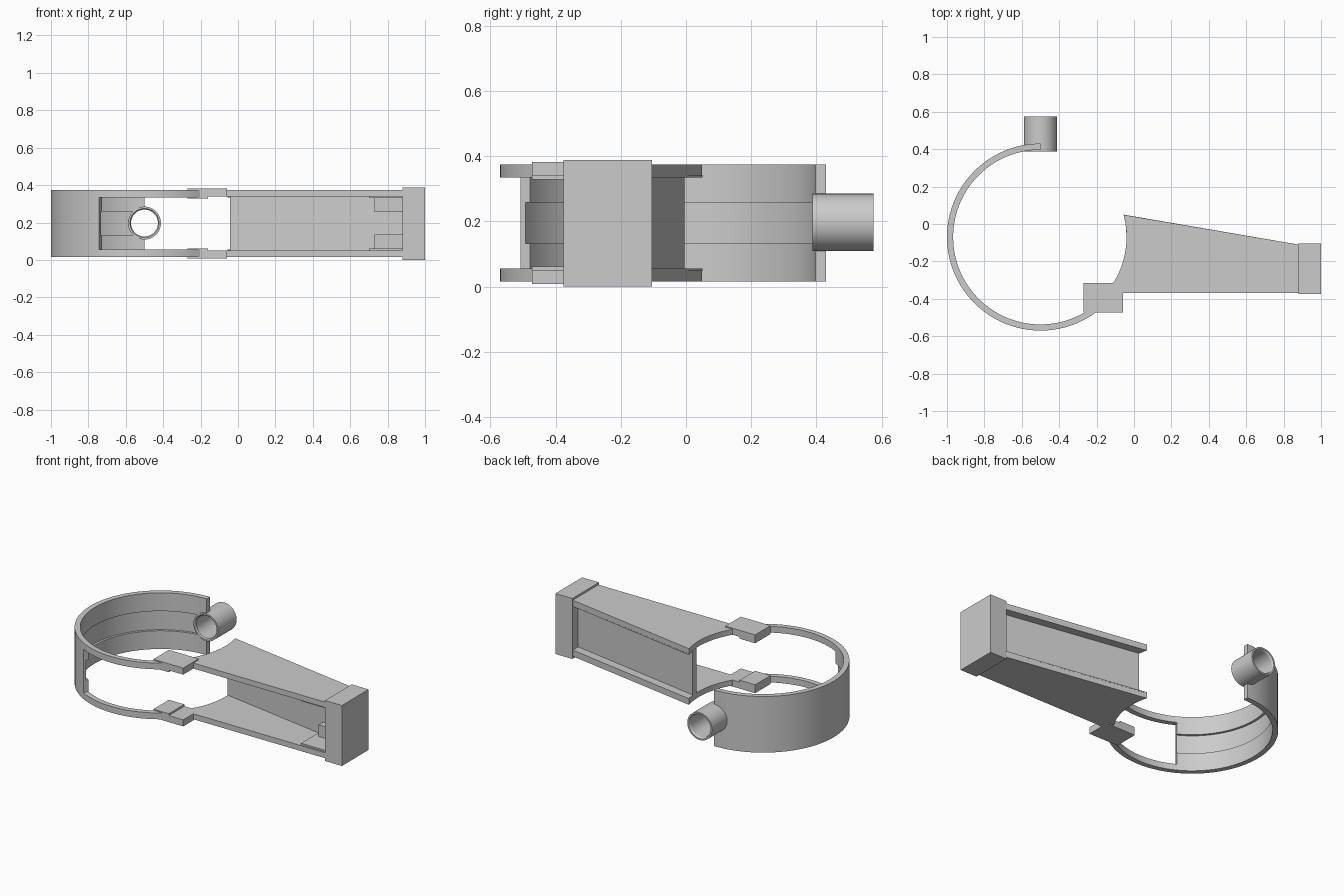
import bpy, bmesh
from math import sin, cos, pi, radians

if "Cube" in bpy.data.objects:
    bpy.data.objects.remove(bpy.data.objects["Cube"])

CX, CY = -0.5, -0.07      # clamp ring centre
R_OUT, R_IN = 0.5, 0.467
Z_MID = 0.195


def finish(name, bm, smooth=False):
    bmesh.ops.recalc_face_normals(bm, faces=bm.faces)
    me = bpy.data.meshes.new(name)
    bm.to_mesh(me)
    bm.free()
    ob = bpy.data.objects.new(name, me)
    bpy.context.collection.objects.link(ob)
    if smooth:
        bpy.ops.object.select_all(action='DESELECT')
        ob.select_set(True)
        bpy.context.view_layer.objects.active = ob
        bpy.ops.object.shade_smooth_by_angle(angle=radians(30))
    return ob


def prism(name, pts, z0, z1):
    """Extrude an xy outline from z0 to z1."""
    bm = bmesh.new()
    face = bm.faces.new([bm.verts.new((x, y, z0)) for x, y in pts])
    ext = bmesh.ops.extrude_face_region(bm, geom=[face])
    verts = [v for v in ext['geom'] if isinstance(v, bmesh.types.BMVert)]
    bmesh.ops.translate(bm, verts=verts, vec=(0, 0, z1 - z0))
    return finish(name, bm)


def box(name, x0, x1, y0, y1, z0, z1):
    return prism(name, [(x0, y0), (x1, y0), (x1, y1), (x0, y1)], z0, z1)


def mirrored(make, name, *args):
    """Make a lower part and its copy reflected about the mid height."""
    *shape, z0, z1 = args
    make("lower_" + name, *shape, z0, z1)
    make("upper_" + name, *shape, 2 * Z_MID - z1, 2 * Z_MID - z0)


def sweep(name, profile, a0, a1, n):
    """Sweep a closed (radius, z) profile round the ring centre."""
    bm = bmesh.new()
    rings = []
    for i in range(n + 1):
        a = radians(a0 + (a1 - a0) * i / n)
        rings.append([bm.verts.new((CX + r * cos(a), CY + r * sin(a), z))
                      for r, z in profile])
    m = len(profile)
    for p, q in zip(rings, rings[1:]):
        for j in range(m):
            k = (j + 1) % m
            bm.faces.new((p[j], p[k], q[k], q[j]))
    bm.faces.new(rings[0])
    bm.faces.new(rings[-1])
    return finish(name, bm, smooth=True)


def rail(name, a0, a1, n, z0, z1):
    return sweep(name, [(R_IN, z0), (R_OUT, z0), (R_OUT, z1), (R_IN, z1)], a0, a1, n)


def lathe_y(name, profile, n=48):
    """Revolve a closed (radius, y) profile about the spout axis."""
    bm = bmesh.new()
    rings = [[bm.verts.new((CX + r * cos(2 * pi * i / n), y, 0.197 + r * sin(2 * pi * i / n)))
              for r, y in profile] for i in range(n)]
    m = len(profile)
    for i in range(n):
        p, q = rings[i], rings[(i + 1) % n]
        for j in range(m):
            k = (j + 1) % m
            bm.faces.new((p[j], p[k], q[k], q[j]))
    return finish(name, bm, smooth=True)


# Full-height ring wall with a shallow inner groove
wall = sweep("ring_wall",
             [(R_OUT, 0.015), (R_OUT, 0.375), (R_IN, 0.375), (R_IN, 0.258),
              (0.482, 0.258), (0.482, 0.132), (R_IN, 0.132), (R_IN, 0.015)],
             90, 241, 40)

# Window rails carrying the ring round to the arm
mirrored(rail, "window_rail", 241, 307, 18, 0.015, 0.055)

# Spout tube and the bore through the wall
lathe_y("spout", [(0.088, 0.388), (0.088, 0.575), (0.078, 0.575),
                  (0.072, 0.565), (0.072, 0.395), (0.078, 0.388)])
bm = bmesh.new()
n = 48
loop = [bm.verts.new((CX + 0.076 * cos(2 * pi * i / n), 0.34,
                      0.197 + 0.076 * sin(2 * pi * i / n))) for i in range(n)]
face = bm.faces.new(loop)
ext = bmesh.ops.extrude_face_region(bm, geom=[face])
bmesh.ops.translate(bm, verts=[v for v in ext['geom'] if isinstance(v, bmesh.types.BMVert)],
                    vec=(0, 0.2, 0))
cutter = finish("bore_cutter", bm)
cutter.hide_render = True
mod = wall.modifiers.new("bore", 'BOOLEAN')
mod.operation = 'DIFFERENCE'
mod.solver = 'EXACT'
mod.object = cutter
bpy.ops.object.select_all(action='DESELECT')
wall.select_set(True)
bpy.context.view_layer.objects.active = wall
bpy.ops.object.modifier_apply(modifier=mod.name)
bpy.data.objects.remove(cutter)

# Tapered arm plates with a concave end that follows the ring
arc = [(CX + 0.46 * cos(radians(a)), CY + 0.46 * sin(radians(a)))
       for a in [15 - 47 * i / 14 for i in range(15)]]
plate = arc + [(-0.11, -0.37), (0.88, -0.37), (0.88, -0.11)]
mirrored(prism, "arm_plate", plate, 0.015, 0.05)

# Recessed web between the plates, and the ledges behind it
web = [(-0.044, -0.045), (0.88, -0.2), (0.88, -0.165), (-0.044, -0.005)]
prism("arm_web", web, 0.05, 0.34)
ledge = [(-0.044, -0.005), (0.88, -0.165), (0.88, -0.11), (-0.055, 0.05)]
mirrored(prism, "arm_ledge", ledge, 0.048, 0.055)

# Thickened floor and gussets near the end cap
mirrored(box, "arm_floor_pad", 0.7, 0.88, -0.36, -0.18, 0.048, 0.06)
mirrored(box, "arm_gusset", 0.73, 0.88, -0.225, -0.18, 0.055, 0.135)

# Solid end cap
box("end_cap", 0.88, 1.0, -0.375, -0.105, 0.0, 0.388)

# Joint plates where the rails meet the arm
mirrored(box, "joint_plate_inner", -0.27, -0.16, -0.472, -0.315, 0.008, 0.062)
mirrored(box, "joint_plate_outer", -0.16, -0.058, -0.472, -0.315, 0.008, 0.05)
